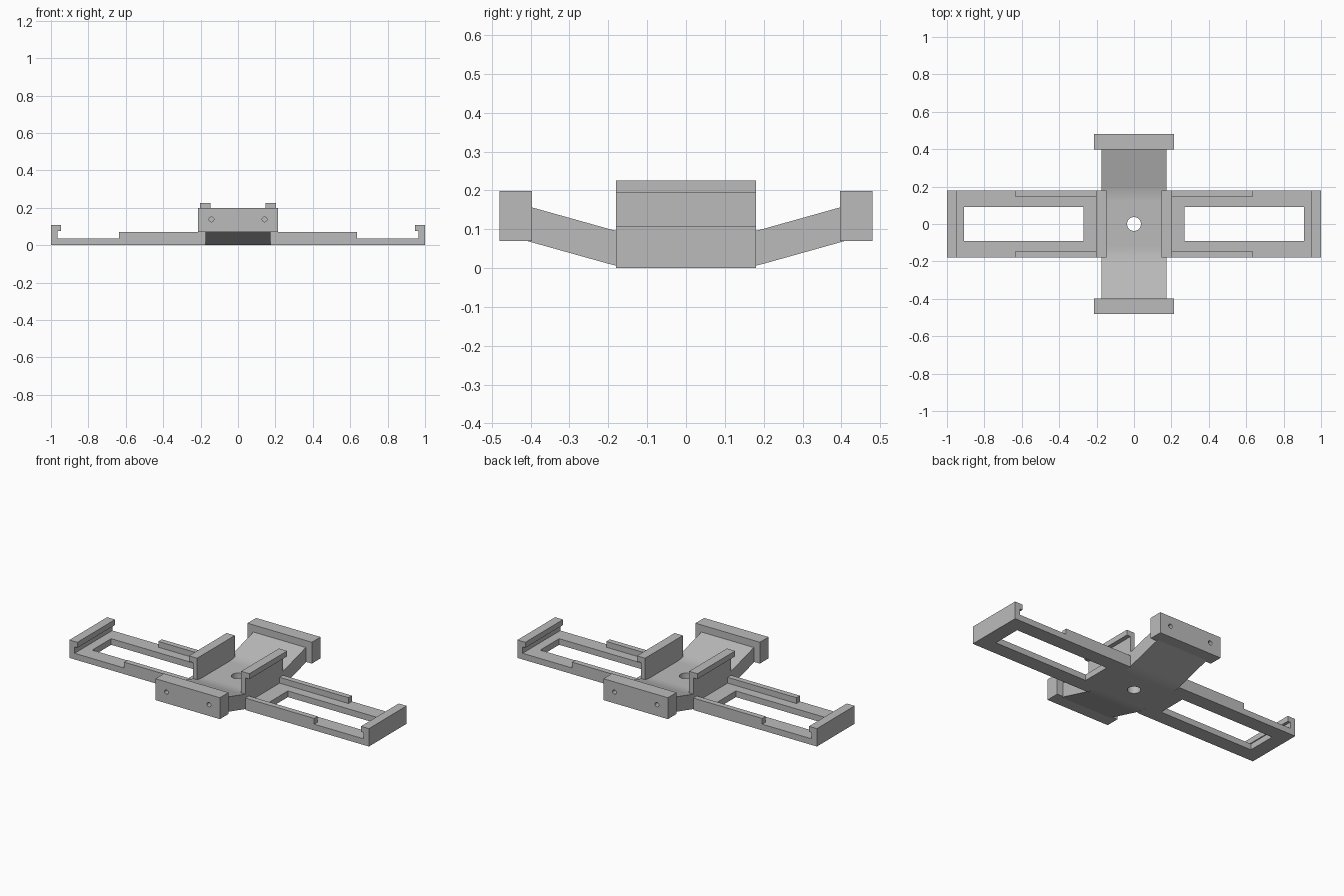
import bpy, bmesh
from mathutils import Vector

if "Cube" in bpy.data.objects:
    bpy.data.objects.remove(bpy.data.objects["Cube"], do_unlink=True)

grey = bpy.data.materials.new("plain grey")
grey.use_nodes = True
grey.diffuse_color = (0.5, 0.5, 0.5, 1)
grey.node_tree.nodes["Principled BSDF"].inputs["Base Color"].default_value = (0.5, 0.5, 0.5, 1)


def prism(name, points, depth):
    """Close a planar outline of 3D points and extrude it along depth."""
    bm = bmesh.new()
    face = bm.faces.new([bm.verts.new(p) for p in points])
    ext = bmesh.ops.extrude_face_region(bm, geom=[face])["geom"]
    bmesh.ops.translate(bm, vec=depth, verts=[v for v in ext if isinstance(v, bmesh.types.BMVert)])
    if face.is_valid and not any(len(e.link_faces) != 2 for e in bm.edges):
        pass
    else:
        bm.faces.new([v for v in face.verts]) if not face.is_valid else None
    bmesh.ops.recalc_face_normals(bm, faces=bm.faces)
    mesh = bpy.data.meshes.new(name)
    bm.to_mesh(mesh)
    bm.free()
    mesh.materials.append(grey)
    obj = bpy.data.objects.new(name, mesh)
    bpy.context.collection.objects.link(obj)
    return obj


def box(name, lo, hi):
    (x0, y0, z0), (x1, y1, z1) = lo, hi
    return prism(name, [(x0, y0, z0), (x1, y0, z0), (x1, y1, z0), (x0, y1, z0)], (0, 0, z1 - z0))


def cut(obj, cutter):
    cutter.hide_render = True
    mod = obj.modifiers.new("cut", 'BOOLEAN')
    mod.operation, mod.solver, mod.object = 'DIFFERENCE', 'EXACT', cutter
    bpy.context.view_layer.objects.active = obj
    bpy.ops.object.modifier_apply(modifier=mod.name)
    bpy.data.objects.remove(cutter, do_unlink=True)


def drill(obj, centre, axis, radius, depth):
    bpy.ops.mesh.primitive_cylinder_add(vertices=32, radius=radius, depth=depth, location=centre)
    cutter = bpy.context.object
    cutter.rotation_euler = Vector((0, 0, 1)).rotation_difference(Vector(axis)).to_euler()
    cutter.data.materials.append(grey)
    bpy.context.view_layer.update()
    cut(obj, cutter)


W = 0.18        # half depth of the long frame
BAR = 0.175     # half width of the bent cross bar
SLOPE, BEND0, BEND1 = 0.28, 0.12, 0.20


def rise(y):
    """Underside height of the cross bar: flat, softly bent, then straight."""
    y = abs(y)
    if y < BEND0:
        return 0
    if y < BEND1:
        return SLOPE * (y - BEND0) ** 2 / (2 * (BEND1 - BEND0))
    return SLOPE * (y - (BEND0 + BEND1) / 2)


# bent cross bar with the central hole
half = [BEND0 + (BEND1 - BEND0) * i / 6 for i in range(7)] + [0.41]
ys = [-y for y in reversed(half)] + half
under = [(-BAR, y, rise(y)) for y in ys]
over = [(-BAR, y, rise(y) + 0.09) for y in reversed(ys)]
bar = prism("cross_bar", under + over, (2 * BAR, 0, 0))
drill(bar, (0, 0, 0.05), (0, 0, 1), 0.037, 0.3)

for s, side in ((1, "left"), (-1, "right")):
    # open frame
    frame = box(side + "_frame", (s * BAR, -W, 0), (s * 1.0, W, 0.037))
    cut(frame, box("opening", (s * 0.27, -0.09, -0.1), (s * 0.91, 0.09, 0.1)))
    # end stop with an inward lip
    hook = [(0.965, 0.037), (1, 0.037), (1, 0.108), (0.947, 0.108), (0.947, 0.075), (0.965, 0.075)]
    prism(side + "_end_hook", [(s * x, -W, z) for x, z in hook], (0, 2 * W, 0))
    # centre wall with an outward lip
    wall = [(0.147, 0.09), (BAR, 0.09), (BAR, 0.193), (0.202, 0.193), (0.202, 0.226), (0.147, 0.226)]
    prism(side + "_centre_wall", [(s * x, -W, z) for x, z in wall], (0, 2 * W, 0))
    # raised rails along both frame edges
    for t, end in ((-1, "front"), (1, "back")):
        box(side + "_" + end + "_rail", (s * BAR, t * 0.147, 0.037), (s * 0.635, t * W, 0.072))

# end blocks of the cross bar, each with two screw holes
for t, end in ((-1, "front"), (1, "back")):
    block = box(end + "_block", (-0.215, t * 0.397, 0.07), (0.215, t * 0.48, 0.199))
    for x in (-0.142, 0.142):
        drill(block, (x, t * 0.48, 0.138), (0, 1, 0), 0.013, 0.13)
